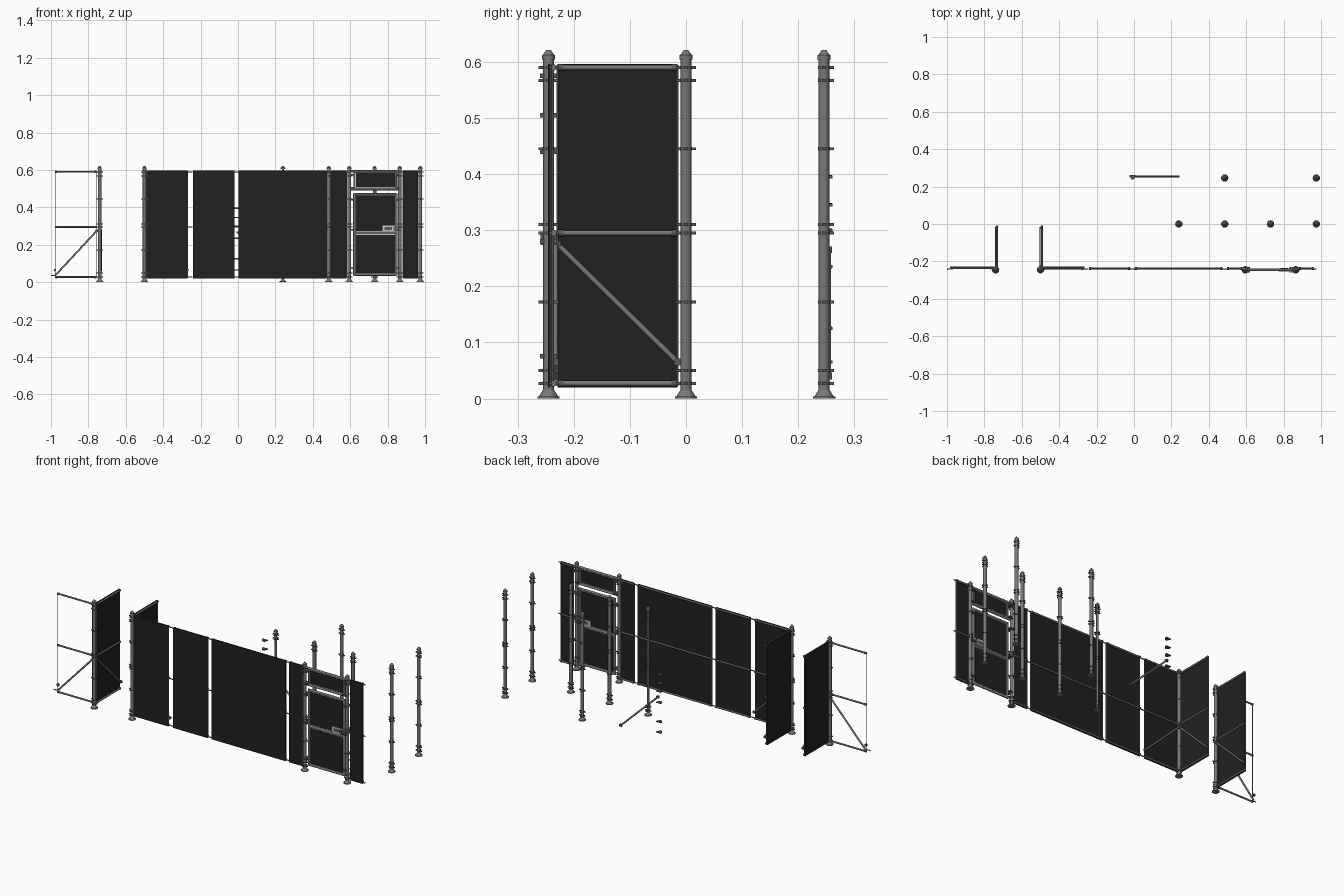
import bpy, bmesh, math
from mathutils import Vector, Matrix

cube = bpy.data.objects.get("Cube")
if cube:
    bpy.data.objects.remove(cube, do_unlink=True)


def material(name, v):
    m = bpy.data.materials.new(name)
    m.use_nodes = True
    m.diffuse_color = (v, v, v, 1)
    bsdf = m.node_tree.nodes["Principled BSDF"]
    bsdf.inputs["Base Color"].default_value = (v, v, v, 1)
    bsdf.inputs["Roughness"].default_value = 0.6
    return m


STEEL = material("grey steel", 0.19)
CLAMP = material("dark clamp steel", 0.1)
SHEET = material("black sheet", 0.015)
LIGHT = material("light metal", 0.6)


class Part:
    """Collects simple shapes into one named object."""

    def __init__(self, name, mat):
        self.name, self.mat, self.bm = name, mat, bmesh.new()

    def box(self, centre, size):
        mat = Matrix.Translation(centre) @ Matrix.Diagonal((*size, 1))
        bmesh.ops.create_cube(self.bm, size=1, matrix=mat)

    def tube(self, a, b, r, r2=None, sides=12):
        a, b = Vector(a), Vector(b)
        turn = (b - a).to_track_quat('Z', 'Y').to_matrix().to_4x4()
        bmesh.ops.create_cone(self.bm, cap_ends=True, segments=sides, radius1=r,
                              radius2=r if r2 is None else r2, depth=(b - a).length,
                              matrix=Matrix.Translation((a + b) / 2) @ turn)

    def done(self):
        mesh = bpy.data.meshes.new(self.name)
        self.bm.to_mesh(mesh)
        self.bm.free()
        mesh.materials.append(self.mat)
        ob = bpy.data.objects.new(self.name, mesh)
        bpy.context.collection.objects.link(ob)
        bpy.ops.object.select_all(action='DESELECT')
        ob.select_set(True)
        bpy.context.view_layer.objects.active = ob
        bpy.ops.object.shade_smooth_by_angle(angle=math.radians(40))
        return ob


FRONT, MID, BACK = -0.245, 0.0, 0.246
TOP, BOTTOM = 0.59, 0.027
EAR_HEIGHTS = (0.59, 0.567, 0.445, 0.31, 0.295, 0.172, 0.05, 0.027)


# Upright posts with flanged foot, cap and clamp collars
def post(name, x, y, r=0.0095, ears=("x", "-x", "y", "-y")):
    p = Part(name, STEEL)
    p.tube((x, y, 0.008), (x, y, 0.606), r)
    p.tube((x, y, 0), (x, y, 0.004), 0.02)
    p.tube((x, y, 0.004), (x, y, 0.016), 0.017, r)
    p.tube((x, y, 0.604), (x, y, 0.612), 0.0115)
    p.tube((x, y, 0.612), (x, y, 0.621), 0.0105, 0.004)
    p.done()
    c = Part(name + "_clamps", CLAMP)
    dirs = {"x": (1, 0), "-x": (-1, 0), "y": (0, 1), "-y": (0, -1)}
    for z in EAR_HEIGHTS:
        c.tube((x, y, z - 0.003), (x, y, z + 0.003), r + 0.0015)
        for e in ears:
            dx, dy = dirs[e]
            c.box((x + dx * 0.013, y + dy * 0.013, z),
                  (0.01 if dx else 0.007, 0.01 if dy else 0.007, 0.005))
    c.done()


post("corner_post_right", -0.74, FRONT)
post("corner_post_left", -0.5, FRONT)
post("gate_post_right", 0.595, FRONT)
post("gate_post_left", 0.865, FRONT)
post("slim_post", 0.24, MID, r=0.006)
for i, x in enumerate((0.485, 0.73, 0.975)):
    post(f"middle_post_{i + 1}", x, MID)
for i, x in enumerate((0.485, 0.975)):
    post(f"back_post_{i + 1}", x, BACK, ears=("x", "-x", "y"))


# Fence bay from a to b: rails, edge wires, optional sheet and brace
def bay(name, a, b, out, sheet=True, brace=False):
    a, b, out = Vector((*a, 0)), Vector((*b, 0)), Vector((*out, 0))
    along = (b - a).normalized()
    up = lambda z: Vector((0, 0, z))
    rail = out * -0.004
    f = Part(name + "_frame", STEEL)
    for z in (TOP, 0.295, BOTTOM):
        f.tube(a + rail + up(z), b + rail + up(z), 0.0048)
    for end in (a, b):
        f.tube(end + up(0.022), end + up(0.594), 0.0018, sides=6)
    if brace:
        f.tube(a + rail * 2 + up(0.275), b + rail * 2 + up(0.065 if sheet else 0.035), 0.0048)
    f.done()
    c = Part(name + "_couplers", CLAMP)
    for z in (TOP, 0.295, BOTTOM):
        for end, s in ((a, 1), (b, -1)):
            p = end + rail + along * s * 0.006 + up(z)
            c.tube(p - along * 0.005, p + along * 0.005, 0.0062)
    if brace:
        for p in (a + up(0.275), b + up(0.065)):
            c.box(p + rail * 2, (0.012, 0.012, 0.012))
    c.done()
    if sheet:
        s = Part(name + "_sheet", SHEET)
        size = (b - a) + Vector((abs(out.x), abs(out.y), 0)) * 0.003
        s.box((a + b) / 2 + out * 0.003 + up(0.308),
              (abs(size.x), abs(size.y), 0.576))
        s.done()


Y = -0.241
front = (0, -1)
bay("open_bay", (-0.755, Y), (-0.978, Y), front, sheet=False, brace=True)
bay("braced_bay", (-0.487, Y), (-0.27, Y), front, brace=True)
bay("plain_bay", (-0.24, Y), (-0.02, Y), front)
bay("wide_bay", (0.004, Y), (0.473, Y), front)
bay("narrow_bay_right", (0.497, Y), (0.58, Y), front)
bay("narrow_bay_left", (0.882, Y), (0.962, Y), front)
for side, x in (("right", -0.74), ("left", -0.5)):
    bay("return_bay_" + side, (x, -0.229), (x, -0.015), (-1, 0), brace=True)

# Rail end pins that stick out past the bays
pins = Part("rail_end_pins", CLAMP)
for x in (-0.988, -0.26, -0.25, -0.012, -0.003, 0.481, 0.49, 0.97):
    for z in ((0.036,) if x < -0.9 else (TOP, 0.295, BOTTOM)):
        pins.tube((x - 0.011, Y, z), (x + 0.006, Y, z), 0.003, sides=8)
pins.done()

# Gate: fixed transom above a hinged leaf
L, R = 0.622, 0.848
gate = Part("gate_frame", STEEL)
for z in (0.593, 0.497):
    gate.tube((0.6, FRONT, z), (0.86, FRONT, z), 0.006)
for x in (L, R):
    gate.tube((x, FRONT, 0.5), (x, FRONT, 0.593), 0.005)
    gate.tube((x, FRONT, 0.036), (x, FRONT, 0.474), 0.006)
for z in (0.04, 0.262, 0.47):
    gate.tube((L, FRONT, z), (R, FRONT, z), 0.006)
gate.done()

edges = Part("gate_bead", LIGHT)
sheets = Part("gate_sheets", SHEET)
for z0, z1 in ((0.507, 0.585), (0.272, 0.462), (0.048, 0.254)):
    edges.box(((L + R) / 2, FRONT, (z0 + z1) / 2), (R - L - 0.009, 0.003, z1 - z0 + 0.005))
    sheets.box(((L + R) / 2, FRONT, (z0 + z1) / 2), (R - L - 0.019, 0.007, z1 - z0 - 0.004))
edges.done()
sheets.done()

hinges = Part("gate_hinges", CLAMP)
for z in (0.575, 0.505, 0.44, 0.28, 0.075):
    for x in (0.608, 0.856):
        hinges.box((x, FRONT, z), (0.026, 0.03, 0.008))
hinges.done()

# Lock box: light case with dark recess on both faces, and handles
lock = Part("lock_case", LIGHT)
lock.box((0.808, FRONT, 0.286), (0.07, 0.016, 0.034))
lock.done()
recess = Part("lock_recess", CLAMP)
for y in (FRONT - 0.008, FRONT + 0.008):
    recess.box((0.803, y, 0.286), (0.04, 0.004, 0.016))
    recess.box((0.835, y, 0.286), (0.008, 0.012, 0.024))
recess.done()

# Loose spare brace and clamps
YB = 0.254
spare = Part("spare_brace", STEEL)
spare.tube((0.0, YB, 0.265), (0.235, YB, 0.04), 0.0048)
spare.done()
ends = Part("spare_brace_ends", CLAMP)
for x, z in ((0.0, 0.265), (0.235, 0.04)):
    ends.box((x, YB, z), (0.014, 0.012, 0.012))
ends.done()
loose = Part("spare_clamps", CLAMP)
for z in (0.395, 0.345, 0.3, 0.235, 0.125, 0.065):
    loose.tube((-0.008, 0.249, z - 0.003), (-0.008, 0.249, z + 0.003), 0.011)
    loose.box((-0.008, 0.256, z), (0.03, 0.01, 0.005))
loose.done()
